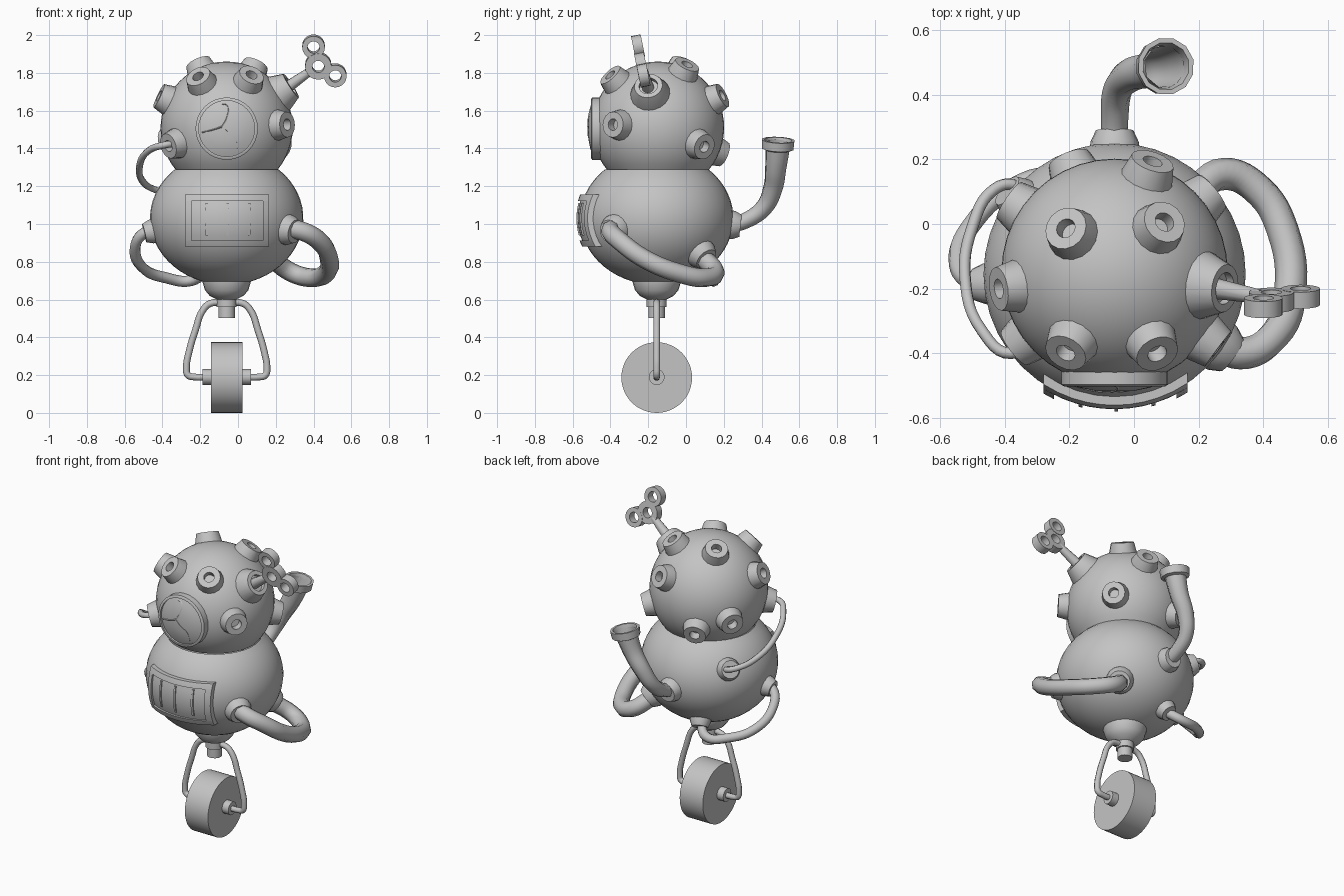
import bpy, bmesh, math
from mathutils import Vector

if "Cube" in bpy.data.objects:
    bpy.data.objects.remove(bpy.data.objects["Cube"])

AX, AY = -0.06, -0.155                      # main vertical axis
HEAD = Vector((AX, -0.148, 1.51))
BODY = Vector((AX, AY, 1.03))
BR, BZ, HR = 0.406, 0.352, 0.35             # body radius / half height, head radius

grey = bpy.data.materials.new("grey_metal")
grey.diffuse_color = (0.55, 0.55, 0.55, 1)
grey.use_nodes = True
grey.node_tree.nodes["Principled BSDF"].inputs["Base Color"].default_value = grey.diffuse_color


def add(name, mesh, angle=35):
    mesh.materials.clear()
    mesh.materials.append(grey)
    mesh.shade_smooth()
    mesh.set_sharp_from_angle(angle=math.radians(angle))
    ob = bpy.data.objects.new(name, mesh)
    bpy.context.collection.objects.link(ob)
    return ob


def from_bm(name, bm, angle=35):
    bmesh.ops.remove_doubles(bm, verts=bm.verts, dist=1e-5)
    bmesh.ops.recalc_face_normals(bm, faces=bm.faces)
    me = bpy.data.meshes.new(name)
    bm.to_mesh(me)
    bm.free()
    return add(name, me, angle)


def lathe(name, profile, origin, direction=(0, 0, 1), segs=16, closed=False):
    """Spin (radius, height) points around an axis."""
    bm = bmesh.new()
    q = Vector(direction).to_track_quat('Z', 'Y')
    rings = []
    for r, h in profile:
        rings.append([bm.verts.new(Vector(origin) + q @ Vector(
            (r * math.cos(2 * math.pi * i / segs), r * math.sin(2 * math.pi * i / segs), h)))
            for i in range(segs)])
    pairs = list(zip(rings, rings[1:])) + ([(rings[-1], rings[0])] if closed else [])
    for a, b in pairs:
        for i in range(segs):
            j = (i + 1) % segs
            bm.faces.new((a[i], a[j], b[j], b[i]))
    bmesh.ops.dissolve_degenerate(bm, dist=1e-6, edges=bm.edges)
    return from_bm(name, bm)


def tube(name, points, radius, radii=None, sides=2, caps=True):
    """Smooth tube through points."""
    cu = bpy.data.curves.new(name, 'CURVE')
    cu.dimensions = '3D'
    cu.bevel_depth, cu.bevel_resolution = radius, sides
    cu.resolution_u, cu.use_fill_caps = 6, caps
    sp = cu.splines.new('BEZIER')
    sp.bezier_points.add(len(points) - 1)
    for i, (bp, p) in enumerate(zip(sp.bezier_points, points)):
        bp.co = p
        bp.handle_left_type = bp.handle_right_type = 'AUTO'
        bp.radius = radii[i] / radius if radii else 1
    tmp = bpy.data.objects.new(name + "_path", cu)
    bpy.context.collection.objects.link(tmp)
    bpy.context.view_layer.update()
    dg = bpy.context.evaluated_depsgraph_get()
    me = bpy.data.meshes.new_from_object(tmp.evaluated_get(dg))
    bpy.data.objects.remove(tmp)
    return add(name, me, 50)


def arc(rx, rz, a0, a1, n):
    return [(max(0, rx * math.cos(t)), rz * math.sin(t)) for t in
            (math.radians(a0 + (a1 - a0) * i / n) for i in range(n + 1))]


# Head and body shells, meeting at the neck
lathe("head", arc(HR, HR, -40, 90, 20), HEAD, segs=40)
lathe("body", arc(BR, BZ, -90, 47, 22), BODY, segs=40)

# Bottom cap and stub
lathe("bottom_cap", [(0.05, 0.60), (0.09, 0.62), (0.115, 0.65), (0.13, 0.70), (0.13, 0.74)],
      (AX, AY, 0), segs=24)
lathe("stub", [(0, 0.502), (0.044, 0.502), (0.044, 0.56), (0.053, 0.56), (0.053, 0.615), (0, 0.615)],
      (AX, AY, 0), segs=16)

# Wheel, hubs and fork
lathe("wheel", [(0, -0.083), (0.187, -0.083), (0.187, 0.083), (0, 0.083)],
      (AX, AY, 0.187), (1, 0, 0), 48)
lathe("hub", [(0, -0.128), (0.042, -0.128), (0.042, 0.128), (0, 0.128)],
      (AX, AY, 0.19), (1, 0, 0), 16)
for side, s in (("left", -1), ("right", 1)):
    path = [(0.0, 0.58), (0.085, 0.58), (0.125, 0.545), (0.165, 0.44), (0.20, 0.32),
            (0.213, 0.24), (0.205, 0.20), (0.17, 0.19), (0.10, 0.19)]
    tube("fork_" + side, [(AX + s * x, AY, z) for x, z in path], 0.018)


# Head portholes, given as offsets from the head centre
ports = [(-0.145, -0.24, 0.26), (0.125, -0.24, 0.265), (0.295, -0.22, 0.015),
         (-0.34, -0.05, 0.16), (-0.14, 0.125, 0.32), (0.145, 0.145, 0.315),
         (0.11, 0.32, 0.16), (0.28, 0.23, -0.095), (-0.13, 0.32, -0.13),
         (-0.28, 0.19, -0.06), (-0.27, -0.205, -0.085)]
for i, p in enumerate(ports):
    lathe(f"porthole_{i + 1}", [(0.085, 0.31), (0.082, 0.34), (0.068, 0.40), (0.031, 0.40),
                                (0.031, 0.352), (0, 0.352)], HEAD, p, 16)

# Wind-up key: socket, shaft and three rings
key_dir = (0.30, -0.045, 0.195)
lathe("key_socket", [(0.108, 0.29), (0.105, 0.335), (0.075, 0.41), (0.05, 0.41), (0.05, 0.385),
                     (0, 0.385)], HEAD, key_dir, 20)
a, b = Vector((0.20, -0.19, 1.68)), Vector((0.39, -0.225, 1.815))
lathe("key_shaft", [(0, 0), (0.036, 0), (0.022, (b - a).length), (0, (b - a).length)], a, b - a, 12)
for i, (c, r) in enumerate([((0.40, -0.254, 1.94), 0.06), ((0.425, -0.236, 1.838), 0.07),
                            ((0.515, -0.225, 1.787), 0.06)]):
    lathe(f"key_ring_{i + 1}", [(r, -0.026), (r, 0.026), (0.032, 0.026), (0.032, -0.026)],
          c, (0, 1, 0.2), 20, closed=True)

# Face window: rim, shallow dome glass, three-way crack
WZ = 1.505
lathe("window_rim", [(0.165, 0.445), (0.165, 0.497), (0.155, 0.503), (0.148, 0.503), (0.148, 0.49)],
      (AX, 0, WZ), (0, -1, 0), 32)
lathe("window_glass", [(0.148, 0.49), (0.11, 0.506), (0.06, 0.516), (0, 0.52)],
      (AX, 0, WZ), (0, -1, 0), 32)


def on_glass(x, z):
    r2 = (x - AX) ** 2 + (z - WZ) ** 2
    return (x, -0.519 + 1.3 * r2, z)


crack = [[(-0.085, 1.635), (-0.058, 1.63), (-0.06, 1.56), (-0.085, 1.515)],
         [(-0.19, 1.485), (-0.13, 1.50), (-0.085, 1.515)],
         [(0.0, 1.395), (-0.01, 1.45), (-0.05, 1.48), (-0.085, 1.515)]]
for i, pts in enumerate(crack):
    tube(f"window_crack_{i + 1}", [on_glass(*p) for p in pts], 0.005, sides=0)


# Chest plate pieces: boxes wrapped onto the body surface
def wrapped(name, x0, x1, z0, z1, lo, hi, n=10):
    bm = bmesh.new()

    def pt(u, v, off):
        x, z = x0 + (x1 - x0) * u, z0 + (z1 - z0) * v
        k = 1 - ((z - BODY.z) / (BZ + off)) ** 2 - ((x - AX) / (BR + off)) ** 2
        return bm.verts.new((x, AY - (BR + off) * math.sqrt(k), z))
    grids = [[[pt(i / n, j / 6, o) for j in range(7)] for i in range(n + 1)] for o in (lo, hi)]
    for g in grids:
        for i in range(n):
            for j in range(6):
                bm.faces.new((g[i][j], g[i + 1][j], g[i + 1][j + 1], g[i][j + 1]))
    g, h = grids
    border = ([(i, 0) for i in range(n)] + [(n, j) for j in range(6)] +
              [(i, 6) for i in range(n, 0, -1)] + [(0, j) for j in range(6, 0, -1)])
    for (i, j), (k, m) in zip(border, border[1:] + border[:1]):
        bm.faces.new((g[i][j], g[k][m], h[k][m], h[i][j]))
    return from_bm(name, bm)


wrapped("chest_panel", -0.26, 0.145, 0.90, 1.135, -0.02, 0.012)
wrapped("chest_frame_top", -0.28, 0.165, 1.122, 1.155, -0.02, 0.024)
wrapped("chest_frame_bottom", -0.28, 0.165, 0.88, 0.913, -0.02, 0.024)
wrapped("chest_frame_left", -0.28, -0.247, 0.913, 1.122, -0.02, 0.024, 2)
wrapped("chest_frame_right", 0.132, 0.165, 0.913, 1.122, -0.02, 0.024, 2)
for i, x in enumerate((-0.165, -0.055, 0.06)):
    wrapped(f"chest_divider_{i + 1}", x - 0.006, x + 0.006, 0.94, 1.11, 0, 0.019, 2)


# Hose collars on the body
def collar(name, offset, r):
    d = Vector(offset)
    s = 1 / math.sqrt((d.x ** 2 + d.y ** 2) / BR ** 2 + d.z ** 2 / BZ ** 2)
    p = d * s
    nrm = Vector((p.x / BR ** 2, p.y / BR ** 2, p.z / BZ ** 2))
    lathe(name, [(r * 1.2, -0.03), (r * 1.15, 0.005), (r * 0.9, 0.04), (0, 0.04)], BODY + p, nrm, 16)


collar("thick_hose_collar_front", (0.32, -0.22, -0.06), 0.07)
collar("thick_hose_collar_back", (0.25, 0.25, -0.20), 0.07)
collar("side_hose_collar_front", (-0.40, -0.03, -0.07), 0.055)
collar("side_hose_collar_back", (-0.11, 0.25, -0.27), 0.055)
collar("thin_hose_collar", (-0.29, 0.225, 0.11), 0.06)
collar("horn_collar", (0, 0.40, -0.035), 0.065)

# Hoses
tube("thick_hose", [(0.24, -0.36, 0.975), (0.33, -0.40, 0.965), (0.43, -0.35, 0.91), (0.483, -0.21, 0.81),
                    (0.46, -0.02, 0.735), (0.39, 0.10, 0.715), (0.28, 0.155, 0.745),
                    (0.17, 0.08, 0.83)], 0.05)
tube("side_hose", [(-0.43, -0.18, 0.965), (-0.50, -0.18, 0.95), (-0.545, -0.11, 0.865), (-0.50, 0.0, 0.765),
                   (-0.38, 0.11, 0.715), (-0.25, 0.145, 0.70), (-0.16, 0.08, 0.76)], 0.029)
tube("thin_hose", [(-0.30, -0.33, 1.425), (-0.38, -0.40, 1.42), (-0.47, -0.33, 1.39), (-0.522, -0.17, 1.30),
                   (-0.50, -0.01, 1.22), (-0.435, 0.105, 1.18), (-0.37, 0.12, 1.16),
                   (-0.30, 0.03, 1.13)], 0.018)

# Horn with flared, open mouth
tube("horn", [(AX, 0.20, 0.985), (AX, 0.32, 1.02), (-0.05, 0.415, 1.09), (-0.01, 0.46, 1.19),
              (0.05, 0.475, 1.30), (0.095, 0.487, 1.425)], 0.05,
     [0.04, 0.042, 0.046, 0.052, 0.058, 0.068], 2, False)
lathe("horn_rim", [(0.066, -0.03), (0.086, -0.022), (0.089, 0.025), (0.074, 0.025), (0.066, -0.01)],
      (0.094, 0.487, 1.42), (0.2, 0.05, 1), 12, closed=True)
